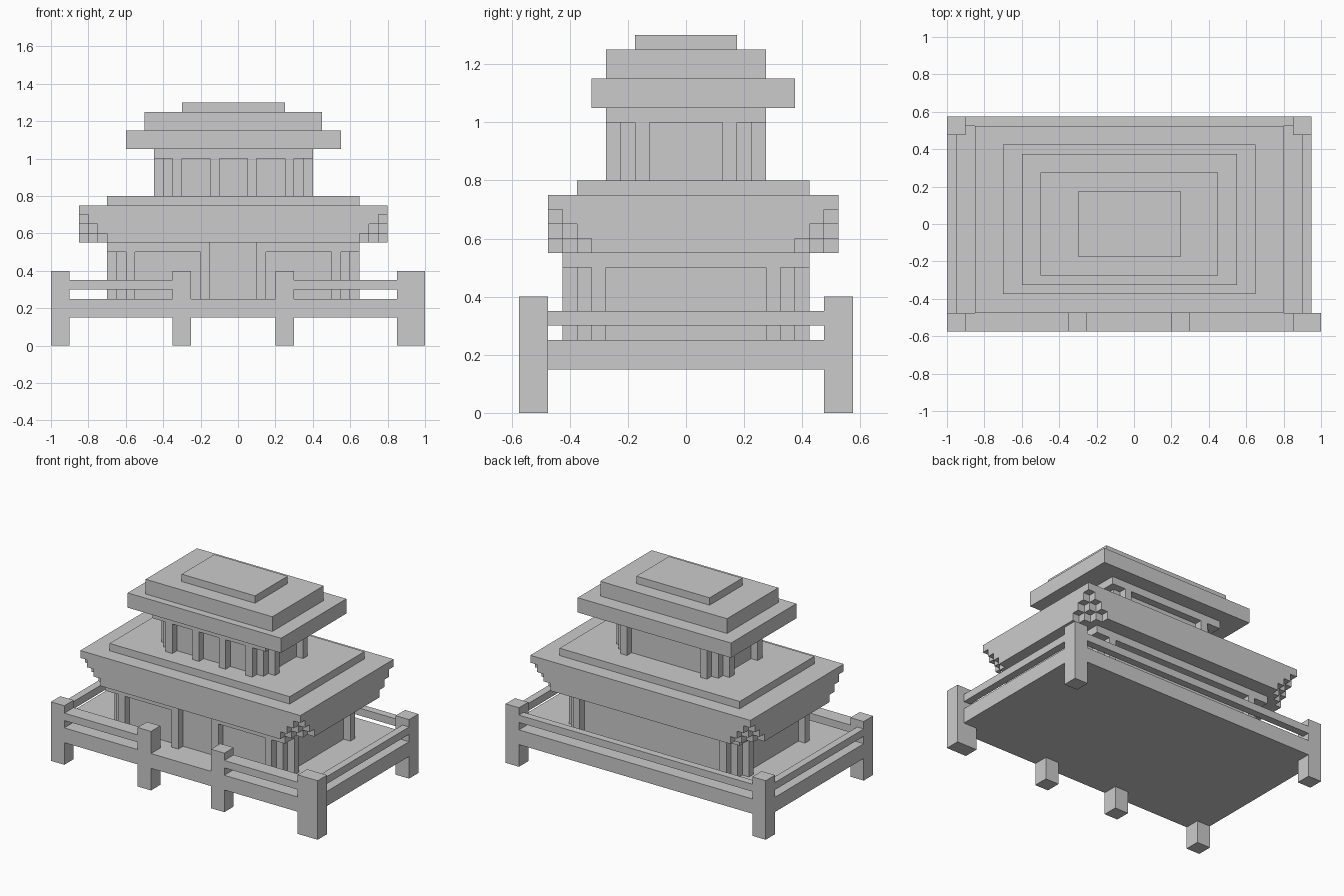
import bpy, bmesh

if "Cube" in bpy.data.objects:
    bpy.data.objects.remove(bpy.data.objects["Cube"])

U = 0.05  # module size used by all steps


def box(name, x0, x1, y0, y1, z0, z1):
    me = bpy.data.meshes.new(name)
    bm = bmesh.new()
    bmesh.ops.create_cube(bm, size=1)
    for v in bm.verts:
        v.co.x = x1 if v.co.x > 0 else x0
        v.co.y = y1 if v.co.y > 0 else y0
        v.co.z = z1 if v.co.z > 0 else z0
    bm.to_mesh(me)
    bm.free()
    ob = bpy.data.objects.new(name, me)
    bpy.context.collection.objects.link(ob)
    return ob


def stepped_slab(name, x0, x1, y0, y1, z0, z1, k):
    """Slab whose four corners are cut back by a staircase of k steps."""
    stair = []
    for j in range(k):
        stair += [(k - j, j), (k - j, j + 1)]
    stair.append((0, k))
    cx, cy, hx, hy = (x0 + x1) / 2, (y0 + y1) / 2, (x1 - x0) / 2, (y1 - y0) / 2
    pts = []
    for sx, sy, flip in ((-1, -1, True), (1, -1, False), (1, 1, True), (-1, 1, False)):
        for a, b in (reversed(stair) if flip else stair):
            pts.append((cx + sx * (hx - a * U), cy + sy * (hy - b * U), z0))
    # the second and fourth corners run from the long side, first and third from the short side
    bm = bmesh.new()
    face = bm.faces.new([bm.verts.new(p) for p in pts])
    top = bmesh.ops.extrude_face_region(bm, geom=[face])
    bmesh.ops.translate(bm, vec=(0, 0, z1 - z0),
                        verts=[v for v in top["geom"] if isinstance(v, bmesh.types.BMVert)])
    bmesh.ops.recalc_face_normals(bm, faces=bm.faces)
    me = bpy.data.meshes.new(name)
    bm.to_mesh(me)
    bm.free()
    ob = bpy.data.objects.new(name, me)
    bpy.context.collection.objects.link(ob)


def storey(name, x0, x1, y0, y1, z0, z1, front_columns, door=None):
    """Recessed wall, corner columns, front columns and an overhanging beam."""
    zb = z1 - U
    box(name + "_wall", x0 + U, x1 - U, y0 + U, y1 - U, z0, z1)
    for xa in (x0 + 2 * U, x1 - 3 * U):
        for ya in (y0, y1 - U):
            box(name + "_corner_column", xa, xa + U, ya, ya + U, z0, zb)
    for ya in (y0 + 2 * U, y1 - 3 * U):
        for xa in (x0, x1 - U):
            box(name + "_side_column", xa, xa + U, ya, ya + U, z0, zb)
    for xa in front_columns:
        box(name + "_front_column", xa, xa + U, y0, y0 + U, z0, zb)
    # beam ring
    spans = [(x0, door[0]), (door[1], x1)] if door else [(x0, x1)]
    for a, b in spans:
        box(name + "_front_beam", a, b, y0, y0 + U, zb, z1)
    box(name + "_back_beam", x0, x1, y1 - U, y1, zb, z1)
    for xa in (x0, x1 - U):
        box(name + "_side_beam", xa, xa + U, y0 + U, y1 - U, zb, z1)


# Terrace deck
box("deck", -1, 0.95, -0.575, 0.575, 0.15, 0.25)

# Fence posts that also serve as feet (the front right one is wider)
for x0, x1, y0 in ((-1, -0.9, -0.575), (-0.35, -0.25, -0.575), (0.2, 0.3, -0.575),
                   (0.85, 1.0, -0.575), (-1, -0.9, 0.475), (0.85, 0.95, 0.475)):
    box("post", x0, x1, y0, y0 + 0.1, 0, 0.4)

# Fence rails, open at the front entrance
for x0, x1, y0, y1 in ((-0.9, -0.35, -0.575, -0.475), (0.3, 0.85, -0.575, -0.475),
                       (-0.9, 0.85, 0.525, 0.575),
                       (-1, -0.95, -0.475, 0.475), (0.9, 0.95, -0.475, 0.475)):
    box("rail", x0, x1, y0, y1, 0.3, 0.35)

# Lower storey with doorway
storey("lower", -0.7, 0.65, -0.425, 0.425, 0.25, 0.55, (-0.2, 0.1), door=(-0.15, 0.1))

# Lower roof: eaves with corners stepping back as they go down
for k in range(4):
    stepped_slab("lower_eave", -0.85, 0.8, -0.475, 0.525, 0.7 - k * U, 0.75 - k * U, k)
box("lower_roof_top", -0.7, 0.65, -0.375, 0.425, 0.75, 0.8)

# Upper storey
storey("upper", -0.45, 0.4, -0.275, 0.275, 0.8, 1.05, (-0.15, 0.05))

# Upper roof tiers
box("upper_eave", -0.6, 0.55, -0.325, 0.375, 1.05, 1.15)
box("upper_roof", -0.5, 0.45, -0.275, 0.275, 1.15, 1.25)
box("ridge_cap", -0.3, 0.25, -0.175, 0.175, 1.25, 1.3)
